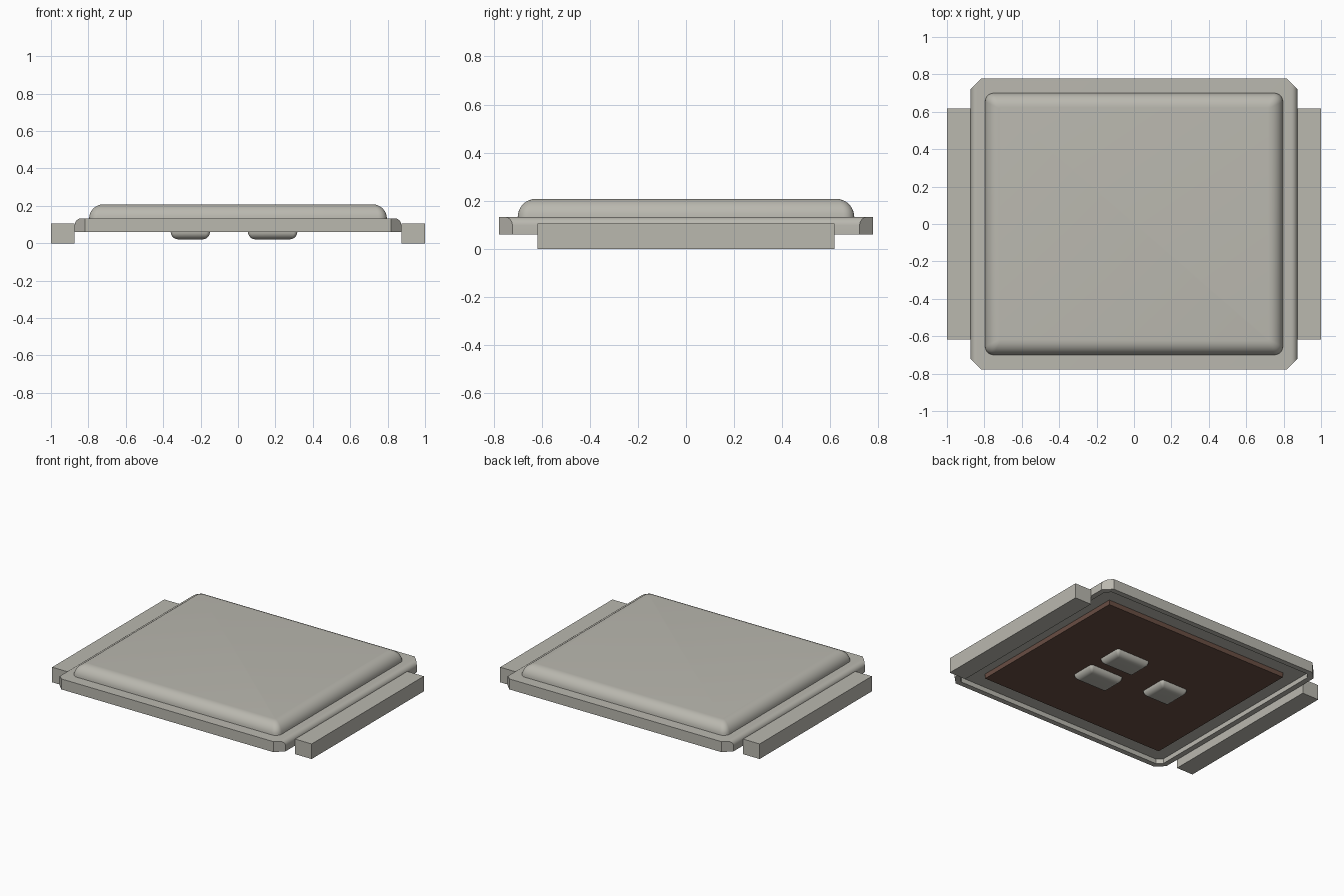
import bpy, bmesh, math
from mathutils import Vector

cube = bpy.data.objects.get("Cube")
if cube:
    bpy.data.objects.remove(cube)


def material(name, rgb):
    m = bpy.data.materials.new(name)
    m.use_nodes = True
    m.diffuse_color = (*rgb, 1)
    bsdf = next(n for n in m.node_tree.nodes if n.type == 'BSDF_PRINCIPLED')
    bsdf.inputs["Base Color"].default_value = (*rgb, 1)
    bsdf.inputs["Roughness"].default_value = 0.6
    return m


METAL = material("warm grey metal", (0.49, 0.48, 0.43))
BROWN = material("dark brown", (0.14, 0.075, 0.055))


def finish(bm, name, mat, smooth=False):
    bmesh.ops.recalc_face_normals(bm, faces=bm.faces)
    me = bpy.data.meshes.new(name)
    bm.to_mesh(me)
    bm.free()
    me.materials.append(mat)
    ob = bpy.data.objects.new(name, me)
    bpy.context.collection.objects.link(ob)
    if smooth:
        bpy.ops.object.select_all(action='DESELECT')
        ob.select_set(True)
        bpy.context.view_layer.objects.active = ob
        bpy.ops.object.shade_smooth_by_angle(angle=math.radians(35))
    return ob


def box(name, mat, center, size):
    bm = bmesh.new()
    bmesh.ops.create_cube(bm, size=1)
    for v in bm.verts:
        v.co = Vector(c + p * s for c, p, s in zip(center, v.co, size))
    return finish(bm, name, mat)


def pillow(name, mat, center, half, corner, z_base, z_cap, steps=8):
    """Rounded rectangle whose wall curves in a quarter circle to a flat cap."""
    bm = bmesh.new()
    radius = abs(z_cap - z_base)
    rings = []
    for i in range(steps + 1):
        a = math.pi / 2 * i / steps
        inset = radius * (1 - math.cos(a))
        z = z_base + (z_cap - z_base) * math.sin(a)
        r = max(corner - inset * 0.5, 0.004)
        ring = []
        for q, (sx, sy) in enumerate([(1, 1), (-1, 1), (-1, -1), (1, -1)]):
            for k in range(7):
                t = math.pi / 2 * (q + k / 6)
                ring.append(bm.verts.new((
                    center[0] + sx * (half[0] - inset - r) + r * math.cos(t),
                    center[1] + sy * (half[1] - inset - r) + r * math.sin(t), z)))
        rings.append(ring)
    n = len(rings[0])
    for lo, hi in zip(rings, rings[1:]):
        for k in range(n):
            bm.faces.new((lo[k], lo[(k + 1) % n], hi[(k + 1) % n], hi[k]))
    bm.faces.new(rings[0])
    bm.faces.new(rings[-1])
    return finish(bm, name, mat, True)


# Flange: side-rounded profile run along y, corners cut off, hollow underside
X, Y, Z0, Z1, R, CUT = 0.873, 0.777, 0.06, 0.133, 0.035, 0.055
bm = bmesh.new()
arc = [(X - R + R * math.cos(t), Z1 - R + R * math.sin(t))
       for t in (math.pi / 2 * i / 6 for i in range(7))]
profile = [(X, Z0)] + arc
profile += [(-x, z) for x, z in reversed(profile)]
face = bm.faces.new([bm.verts.new((x, -Y, z)) for x, z in profile])
ext = bmesh.ops.extrude_face_region(bm, geom=[face])["geom"]
bmesh.ops.translate(bm, vec=(0, 2 * Y, 0),
                    verts=[g for g in ext if isinstance(g, bmesh.types.BMVert)])
for sx in (1, -1):
    for sy in (1, -1):
        cut = bmesh.ops.bisect_plane(
            bm, geom=bm.verts[:] + bm.edges[:] + bm.faces[:], clear_outer=True,
            plane_co=(sx * (X - CUT), sy * Y, 0), plane_no=(sx, sy, 0))["geom_cut"]
        bmesh.ops.holes_fill(
            bm, edges=[g for g in cut if isinstance(g, bmesh.types.BMEdge)], sides=0)
bmesh.ops.recalc_face_normals(bm, faces=bm.faces)
under = min(bm.faces, key=lambda f: f.calc_center_median().z)
bmesh.ops.inset_region(bm, faces=[under], thickness=0.04)
floor = bmesh.ops.extrude_face_region(bm, geom=[under])["geom"]
bmesh.ops.translate(bm, vec=(0, 0, 0.033),
                    verts=[g for g in floor if isinstance(g, bmesh.types.BMVert)])
if under.is_valid:
    bmesh.ops.delete(bm, geom=[under], context='FACES_ONLY')
finish(bm, "flange", METAL, True)

# Raised lid with rounded shoulders
pillow("lid", METAL, (0, 0), (0.796, 0.70), 0.045, 0.132, 0.208)

# Side contact bars
for side, sx in (("left", 1), ("right", -1)):
    box(side + "_contact_bar", METAL, (sx * 0.9365, 0, 0.0525), (0.127, 1.235, 0.105))

# Die slab set into the underside
box("die", BROWN, (0, 0, 0.078), (1.43, 1.22, 0.036))

# Contact pads below the die
for name, center, half in (("single_pad", (-0.255, 0), (0.105, 0.10)),
                           ("back_pad", (0.185, 0.13), (0.132, 0.09)),
                           ("front_pad", (0.185, -0.13), (0.132, 0.09))):
    pillow(name, METAL, center, half, 0.02, 0.061, 0.021)
